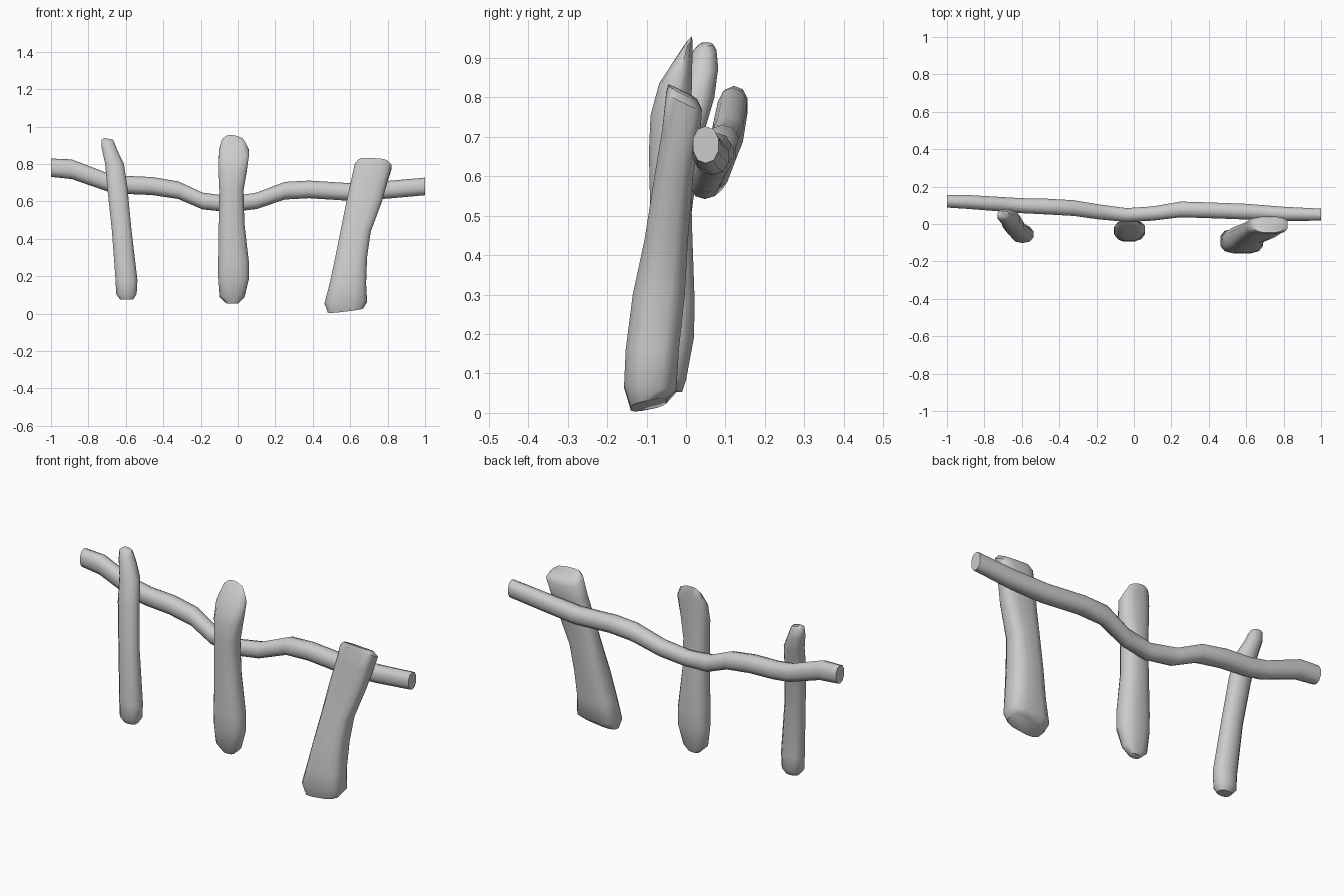
import bpy, bmesh, math


def loft(name, rings, angle=50):
    """Skin a closed tube through rings of 3D points and cap both ends."""
    bm = bmesh.new()
    loops = [[bm.verts.new(p) for p in ring] for ring in rings]
    n = len(loops[0])
    for a, b in zip(loops, loops[1:]):
        for i in range(n):
            j = (i + 1) % n
            bm.faces.new((a[i], a[j], b[j], b[i]))
    bm.faces.new(loops[0][::-1])
    bm.faces.new(loops[-1])
    bmesh.ops.recalc_face_normals(bm, faces=bm.faces)
    me = bpy.data.meshes.new(name)
    bm.to_mesh(me)
    bm.free()
    ob = bpy.data.objects.new(name, me)
    bpy.context.collection.objects.link(ob)
    bpy.ops.object.select_all(action='DESELECT')
    ob.select_set(True)
    bpy.context.view_layer.objects.active = ob
    bpy.ops.object.shade_smooth_by_angle(angle=math.radians(angle))
    return ob


def unit_ring(n, power):
    """Superellipse outline: power 1 is round, smaller is boxier."""
    pts = []
    for i in range(n):
        a = 2 * math.pi * (i + 0.5) / n
        c, s = math.cos(a), math.sin(a)
        pts.append((math.copysign(abs(c) ** power, c), math.copysign(abs(s) ** power, s)))
    m = max(p[0] for p in pts)
    return [(u / m, v / m) for u, v in pts]


def post(name, sections, power=0.75, n=12):
    """Sections: x min, x max, y min, y max, z, tilt of z along y and x."""
    rings = []
    for x0, x1, y0, y1, z, ty, tx in sections:
        cx, cy, rx, ry = (x0 + x1) / 2, (y0 + y1) / 2, (x1 - x0) / 2, (y1 - y0) / 2
        rings.append([(cx + u * rx, cy + v * ry, z + ty * v * ry + tx * u * rx)
                      for u, v in unit_ring(n, power)])
    loft(name, rings)


# Crooked rail: x, y, z, half depth, half height
rail = [(-1.0, .122, .78, .034, .047), (-.89, .118, .772, .037, .05),
        (-.70, .105, .703, .039, .047), (-.60, .098, .688, .04, .046),
        (-.46, .093, .682, .042, .046), (-.32, .085, .66, .042, .045),
        (-.19, .065, .602, .04, .043), (-.04, .048, .584, .037, .04),
        (.10, .056, .603, .038, .042), (.25, .078, .657, .042, .045),
        (.38, .074, .664, .042, .045), (.60, .066, .65, .042, .045),
        (.80, .054, .662, .038, .045), (1.0, .05, .68, .032, .045)]
loft("rail", [[(x, y + u * ry, z + v * rz) for u, v in unit_ring(10, .9)]
              for x, y, z, ry, rz in rail])

# Thin leaning left post
post("left_post", [
    (-.63, -.56, -.085, -.03, .075, 0, 0), (-.652, -.542, -.10, -.01, .105, 0, 0),
    (-.655, -.538, -.10, -.01, .18, 0, 0), (-.675, -.57, -.075, .005, .45, 0, 0),
    (-.70, -.592, -.045, .035, .68, 0, 0), (-.71, -.61, -.02, .07, .80, 0, 0),
    (-.729, -.642, .005, .08, .875, 0, -.2), (-.73, -.66, .02, .076, .92, 0, -.25),
    (-.715, -.67, .035, .068, .935, 0, -.2)], power=.85, n=10)

# Upright middle post with wedge ends
post("middle_post", [
    (-.06, .0, -.05, -.01, .053, 0, 0), (-.098, .035, -.07, .0, .09, -.2, 0),
    (-.106, .06, -.09, .02, .19, 0, 0), (-.106, .058, -.093, .022, .28, 0, 0),
    (-.103, .035, -.09, .015, .48, 0, 0), (-.10, .03, -.094, .012, .66, 0, 0),
    (-.105, .048, -.09, .014, .77, .3, 0), (-.102, .06, -.068, .016, .865, .7, 0),
    (-.085, .03, -.02, .016, .927, 1.0, 0), (-.065, -.01, .0, .015, .947, 1.0, 0)],
    power=.8)

# Broad leaning right post
post("right_post", [
    (.48, .67, -.14, -.05, .02, .2, .12), (.463, .69, -.157, -.025, .06, -.1, .05),
    (.49, .685, -.153, -.018, .16, 0, 0), (.52, .69, -.135, -.003, .30, 0, 0),
    (.548, .71, -.105, .005, .44, 0, 0), (.58, .77, -.08, .018, .60, 0, 0),
    (.605, .80, -.06, .036, .71, -.2, 0), (.625, .822, -.05, .04, .79, -.5, -.05),
    (.645, .80, -.045, .028, .813, -.5, -.05)], power=.65)
